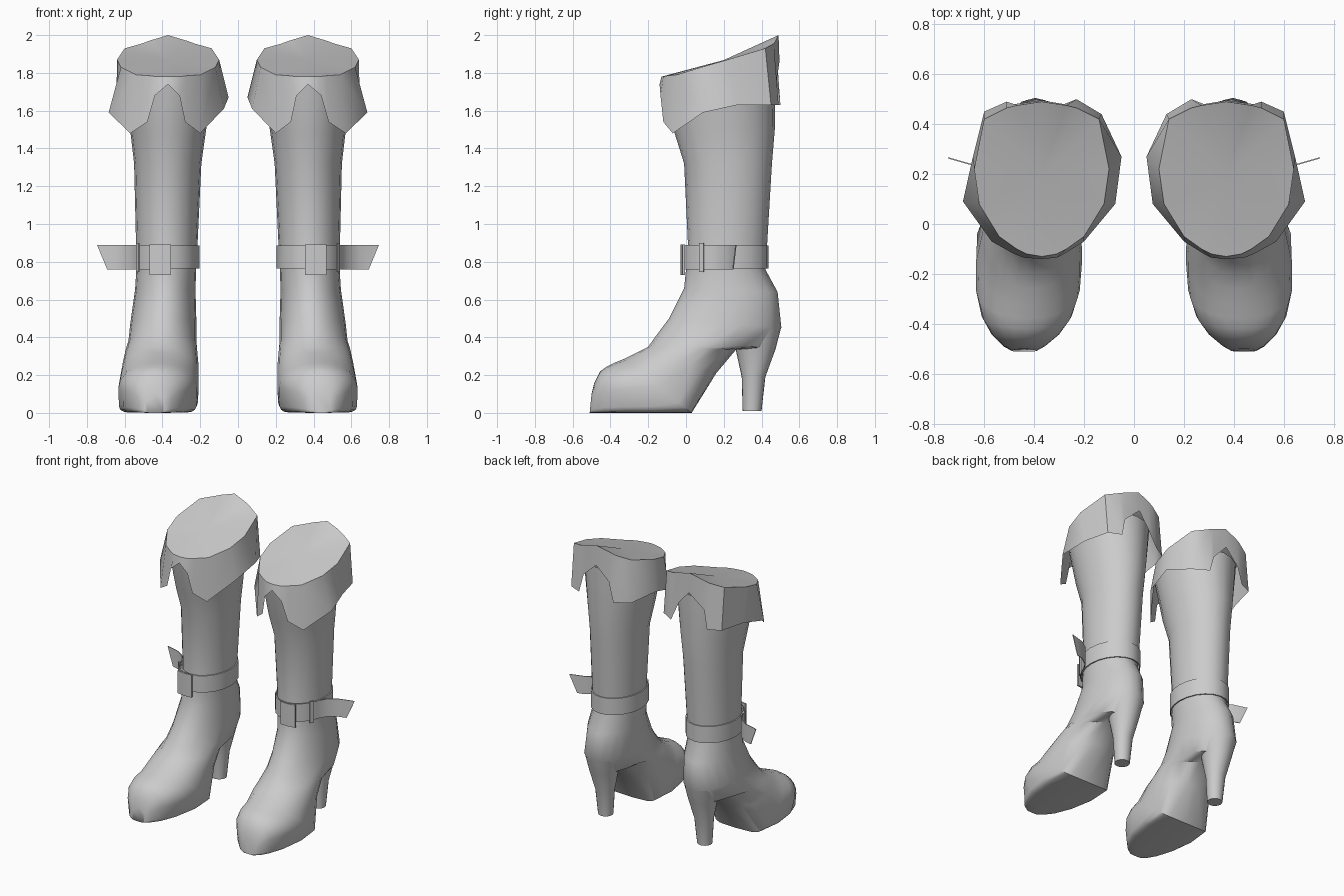
import bpy, bmesh, math
from mathutils import Vector

if "Cube" in bpy.data.objects:
    bpy.data.objects.remove(bpy.data.objects["Cube"])

leather = bpy.data.materials.new("grey leather")
leather.diffuse_color = (0.6, 0.6, 0.6, 1)
leather.use_nodes = True
leather.node_tree.nodes["Principled BSDF"].inputs["Base Color"].default_value = leather.diffuse_color
SIDES = 20


def finish(name, bm, side, angle=50):
    """Mirror the part onto the given side, store it and shade it."""
    for v in bm.verts:
        v.co.x *= side
    bmesh.ops.recalc_face_normals(bm, faces=bm.faces)
    mesh = bpy.data.meshes.new(name)
    bm.to_mesh(mesh)
    bm.free()
    mesh.materials.append(leather)
    ob = bpy.data.objects.new(name, mesh)
    bpy.context.collection.objects.link(ob)
    bpy.ops.object.select_all(action='DESELECT')
    ob.select_set(True)
    bpy.context.view_layer.objects.active = ob
    bpy.ops.object.shade_smooth_by_angle(angle=math.radians(angle))
    return ob


def bridge(bm, a, b, closed=True):
    n = len(a)
    for i in range(n if closed else n - 1):
        j = (i + 1) % n
        bm.faces.new((a[i], a[j], b[j], b[i]))


def loft(sections, cap_start=False, cap_end=False):
    """Section: front y, front z, back y, back z, centre x, half width, back roundness."""
    bm = bmesh.new()
    rings = []
    for fy, fz, by, bz, cx, w, k in sections:
        ring = []
        for i in range(SIDES):
            a = 2 * math.pi * i / SIDES
            c, s = math.cos(a), math.sin(a)
            p = k if s < -1e-6 else 1
            x = math.copysign(abs(c) ** p, c) if abs(c) > 1e-6 else 0
            s = math.copysign(abs(s) ** p, s) if abs(s) > 1e-6 else 0
            t = (1 - s) / 2
            ring.append(bm.verts.new((cx + w * x, fy + (by - fy) * t, fz + (bz - fz) * t)))
        rings.append(ring)
    for a, b in zip(rings, rings[1:]):
        bridge(bm, a, b)
    if cap_start:
        bm.faces.new(rings[0])
    if cap_end:
        bm.faces.new(rings[-1])
    return bm


def ribbon(path, z0, z1, thick=0.008, tip=0.0):
    """Upright strip along an xy path; tip shortens the lower end corner."""
    bm = bmesh.new()
    pts = [Vector(p) for p in path]
    rows = []
    for i, p in enumerate(pts):
        d = (pts[min(i + 1, len(pts) - 1)] - pts[max(i - 1, 0)]).normalized()
        n = Vector((d.y, -d.x)) * thick / 2
        low = p - d * tip if i == len(pts) - 1 else p
        rows.append([bm.verts.new((*q, z)) for q, z in
                     ((low + n, z0), (low - n, z0), (p - n, z1), (p + n, z1))])
    for a, b in zip(rows, rows[1:]):
        bridge(bm, a, b)
    bm.faces.new(rows[0])
    bm.faces.new(rows[-1])
    return bm


# Leg and foot: sections turn from level at the shaft to upright at the toe
BODY = [
    (-.11, 1.77, .47, 1.83, .37, .25, 1), (-.06, 1.48, .47, 1.50, .37, .20, 1),
    (-.01, 1.32, .455, 1.32, .372, .178, 1), (.01, .90, .43, .90, .377, .163, 1),
    (0, .76, .42, .76, .38, .158, 1), (-.01, .66, .485, .64, .385, .160, 1),
    (-.09, .50, .505, .45, .395, .175, 1), (-.15, .42, .43, .34, .40, .180, 1),
    (-.20, .35, .265, .335, .405, .188, 1), (-.26, .32, .16, .21, .41, .20, .9),
    (-.33, .285, .03, 0, .42, .212, .4), (-.38, .265, -.15, 0, .425, .208, .25),
    (-.42, .245, -.32, 0, .43, .180, .25), (-.455, .22, -.43, 0, .435, .135, .25),
    (-.485, .16, -.49, 0, .44, .085, .25), (-.50, .10, -.51, 0, .44, .05, .3),
]
HEEL = [
    (.23, .43, .503, .45, .395, .12, 1), (.262, .34, .475, .34, .395, .095, 1),
    (.295, .19, .42, .19, .395, .065, 1), (.30, .01, .40, .01, .395, .05, 1),
]

# Cuff: rim half outline (front to back) and hem all round from the front
RIM = [(0, -.13, 1.78), (.06, -.12, 1.78), (.10, -.10, 1.785), (.17, -.05, 1.79),
       (.25, .08, 1.83), (.27, .22, 1.87), (.23, .42, 1.93), (.14, .465, 1.955),
       (.10, .475, 1.97), (0, .49, 2.0)]
HEM = [(0, -.14, 1.74), (.07, -.135, 1.68), (.11, -.12, 1.54), (.20, -.07, 1.48),
       (.315, .09, 1.59), (.275, .27, 1.63), (.23, .45, 1.63), (.14, .49, 1.63),
       (.11, .48, 1.76), (0, .495, 1.86), (-.09, .48, 1.76), (-.14, .50, 1.63),
       (-.24, .44, 1.63), (-.32, .27, 1.67), (-.295, .08, 1.61), (-.17, -.07, 1.48),
       (-.09, -.12, 1.54), (-.06, -.135, 1.68)]
CX = .37


def cuff():
    bm = bmesh.new()
    rim = RIM + [(-x, y, z) for x, y, z in RIM[-2:0:-1]]
    top = [bm.verts.new((CX + x, y, z)) for x, y, z in rim]
    hem = [bm.verts.new((CX + x, y, z)) for x, y, z in HEM]
    bridge(bm, top, hem)
    # Closed top, fanned from a centre point
    mid = bm.verts.new((CX, .20, 1.868))
    for i in range(len(top)):
        bm.faces.new((top[i - 1], top[i], mid))
    return bm


def ankle_arc(a0, a1, n, grow):
    return [(.378 + (.163 + grow) * math.cos(math.radians(a0 + (a1 - a0) * i / n)),
             .214 + (.212 + grow) * math.sin(math.radians(a0 + (a1 - a0) * i / n)))
            for i in range(n + 1)]


for side, label in ((1, "right"), (-1, "left")):
    finish("boot_" + label, loft(BODY, cap_end=True), side)
    finish("heel_" + label, loft(HEEL, cap_end=True), side)
    finish("cuff_" + label, cuff(), side)
    # Ankle strap, its loose tail, the buckle plate and the keeper loop
    finish("strap_" + label, ribbon(ankle_arc(-90, 270, 20, .006), .765, .885), side)
    tail = ankle_arc(-75, -20, 5, .014) + [(.575, .19), (.64, .235), (.745, .265)]
    finish("strap_tail_" + label, ribbon(tail, .76, .888, .005, .055), side)
    finish("buckle_" + label, ribbon([(.355, -.018), (.41, -.022), (.468, -.012)], .73, .892, .012), side)
    finish("keeper_" + label, ribbon(ankle_arc(-38, -31, 1, .022), .745, .9, .008), side)
